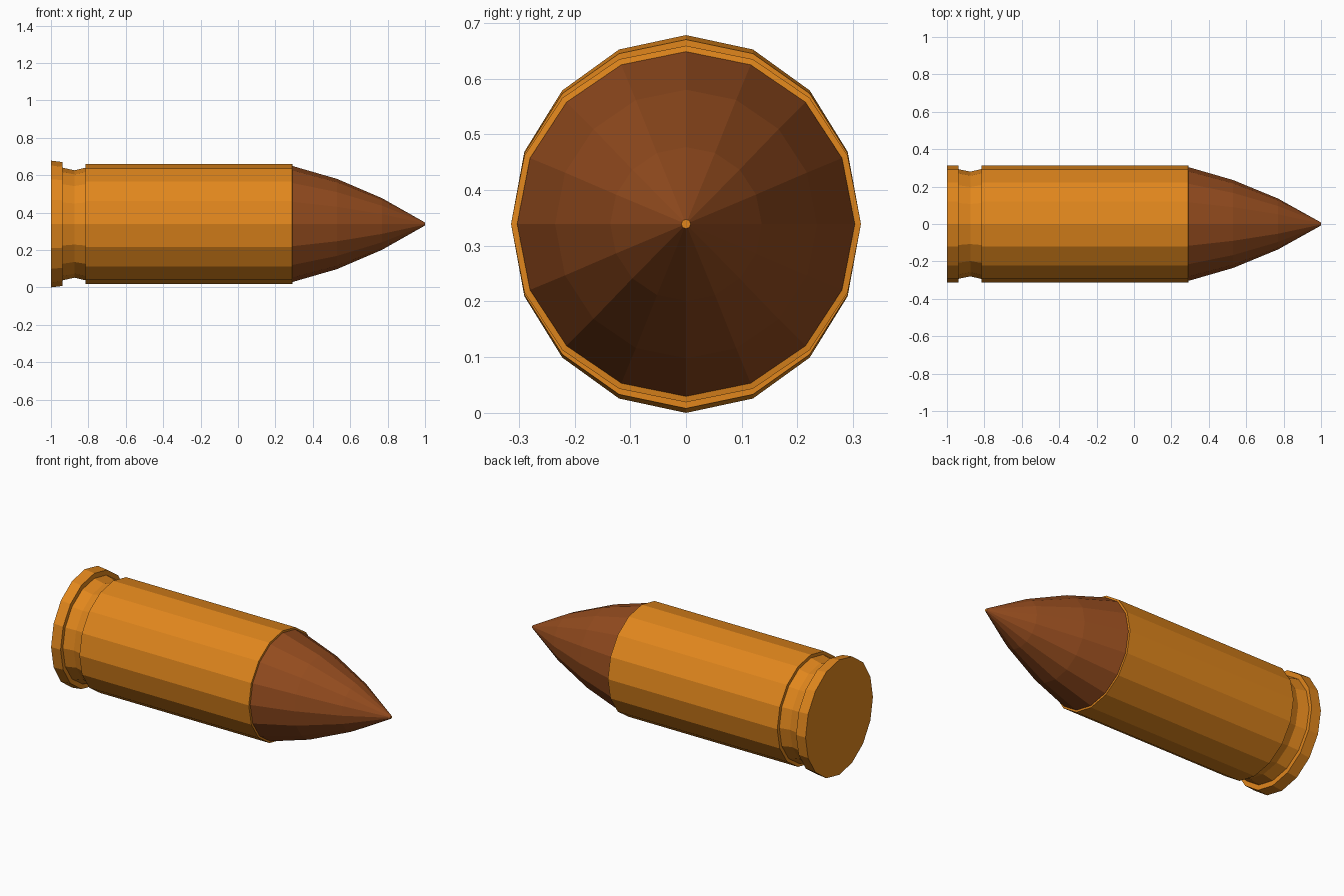
import bpy, bmesh, math

if "Cube" in bpy.data.objects:
    bpy.data.objects.remove(bpy.data.objects["Cube"])

SIDES = 16
CENTRE_Z = 0.339


def material(name, rgb):
    m = bpy.data.materials.new(name)
    m.diffuse_color = (*rgb, 1)
    m.use_nodes = True
    m.node_tree.nodes["Principled BSDF"].inputs["Base Color"].default_value = m.diffuse_color
    return m


def loft(name, sections, mats, tip_cap_index=0):
    """Loft 16-sided rings (x, y radius, z radius) along x and cap both ends."""
    bm = bmesh.new()
    rings = []
    for x, ry, rz in sections:
        angles = [2 * math.pi * i / SIDES for i in range(SIDES)]
        rings.append([bm.verts.new((x, ry * math.cos(a), CENTRE_Z + rz * math.sin(a)))
                      for a in angles])
    for a, b in zip(rings, rings[1:]):
        for i in range(SIDES):
            j = (i + 1) % SIDES
            bm.faces.new((a[i], a[j], b[j], b[i]))
    bm.faces.new(rings[0][::-1])
    bm.faces.new(rings[-1]).material_index = tip_cap_index
    bmesh.ops.recalc_face_normals(bm, faces=bm.faces)
    mesh = bpy.data.meshes.new(name)
    bm.to_mesh(mesh)
    bm.free()
    for m in mats:
        mesh.materials.append(m)
    obj = bpy.data.objects.new(name, mesh)
    bpy.context.collection.objects.link(obj)
    return obj


brass = material("brass", (0.75, 0.24, 0.012))
copper = material("copper", (0.29, 0.07, 0.013))

# Casing: rim, extractor groove, long body and the lip at its mouth
loft("casing", [
    (-1.0, 0.314, 0.339),
    (-0.938, 0.314, 0.331),
    (-0.938, 0.293, 0.301),
    (-0.875, 0.280, 0.287),
    (-0.815, 0.294, 0.301),
    (-0.815, 0.314, 0.320),
    (0.29, 0.314, 0.320),
    (0.292, 0.300, 0.308),
], [brass])

# Pointed nose with a tiny brass tip
loft("nose", [
    (0.285, 0.303, 0.310),
    (0.295, 0.303, 0.309),
    (0.53, 0.235, 0.241),
    (0.77, 0.136, 0.138),
    (1.0, 0.008, 0.008),
], [copper, brass], tip_cap_index=1)
